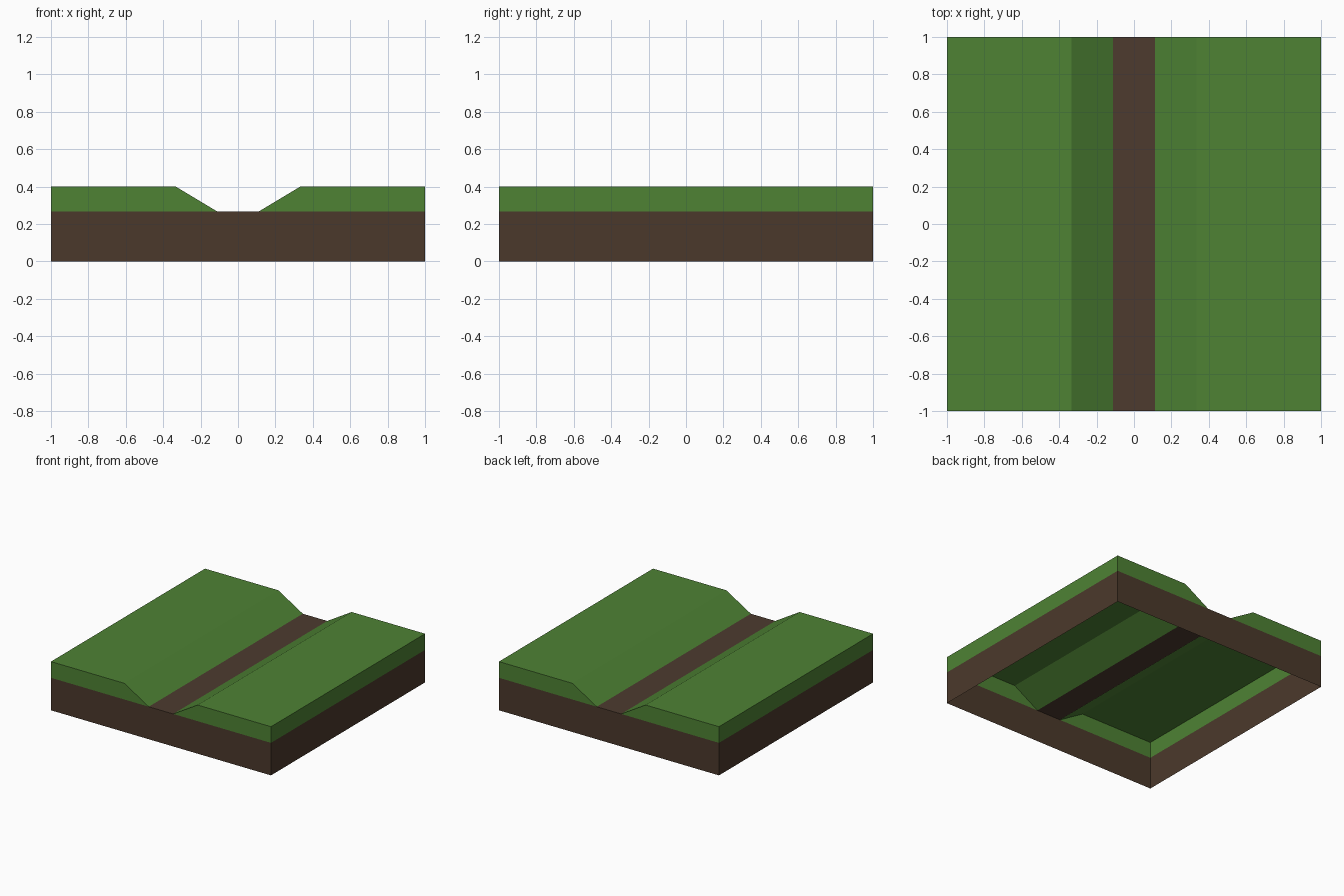
import bpy
import bmesh

cube = bpy.data.objects.get("Cube")
if cube:
    bpy.data.objects.remove(cube)

HALF = 1.0          # half width of the tile
SOIL_TOP = 0.267    # top of the soil and floor of the trench
GRASS_TOP = 0.4
FLOOR_HALF = 0.111  # half width of the trench floor
RIM_HALF = 0.333    # half width of the trench at the grass


def srgb(*rgb):
    lin = [c / 12.92 if c < 0.04 else ((c + 0.055) / 1.055) ** 2.4
           for c in (v / 255 for v in rgb)]
    return (*lin, 1.0)


def material(name, color):
    mat = bpy.data.materials.new(name)
    mat.use_nodes = True
    mat.diffuse_color = color
    bsdf = mat.node_tree.nodes["Principled BSDF"]
    bsdf.inputs["Base Color"].default_value = color
    bsdf.inputs["Roughness"].default_value = 1.0
    return mat


def prism(name, profile, mat, keep):
    """Extrude an x-z profile along y and keep only the faces that pass the rule."""
    bm = bmesh.new()
    face = bm.faces.new([bm.verts.new((x, -HALF, z)) for x, z in profile])
    ext = bmesh.ops.extrude_face_region(bm, geom=[face], use_keep_orig=True)
    moved = [v for v in ext["geom"] if isinstance(v, bmesh.types.BMVert)]
    bmesh.ops.translate(bm, verts=moved, vec=(0, 2 * HALF, 0))
    bmesh.ops.recalc_face_normals(bm, faces=bm.faces)
    bm.normal_update()
    drop = [f for f in bm.faces if not keep(f.normal)]
    bmesh.ops.delete(bm, geom=drop, context="FACES")
    mesh = bpy.data.meshes.new(name)
    bm.to_mesh(mesh)
    bm.free()
    mesh.materials.append(mat)
    obj = bpy.data.objects.new(name, mesh)
    bpy.context.collection.objects.link(obj)
    return obj


grass = material("grass green", srgb(78, 130, 52))
soil = material("soil brown", srgb(75, 57, 43))
path = material("trench brown", srgb(77, 59, 47))

# Soil skirt: four walls, open above and below
prism("soil_walls",
      [(-HALF, 0), (HALF, 0), (HALF, SOIL_TOP), (-HALF, SOIL_TOP)],
      soil, lambda n: abs(n.z) < 0.5)

# Trench floor: top face only
prism("trench_floor",
      [(-FLOOR_HALF, 0), (FLOOR_HALF, 0),
       (FLOOR_HALF, SOIL_TOP), (-FLOOR_HALF, SOIL_TOP)],
      path, lambda n: n.z > 0.5)

# Grass banks: hollow underneath, mirrored across the trench
banks = prism("grass_banks",
              [(FLOOR_HALF, SOIL_TOP), (HALF, SOIL_TOP),
               (HALF, GRASS_TOP), (RIM_HALF, GRASS_TOP)],
              grass, lambda n: n.z > -0.5)
mirror = banks.modifiers.new("mirror", "MIRROR")
mirror.use_mirror_merge = False
